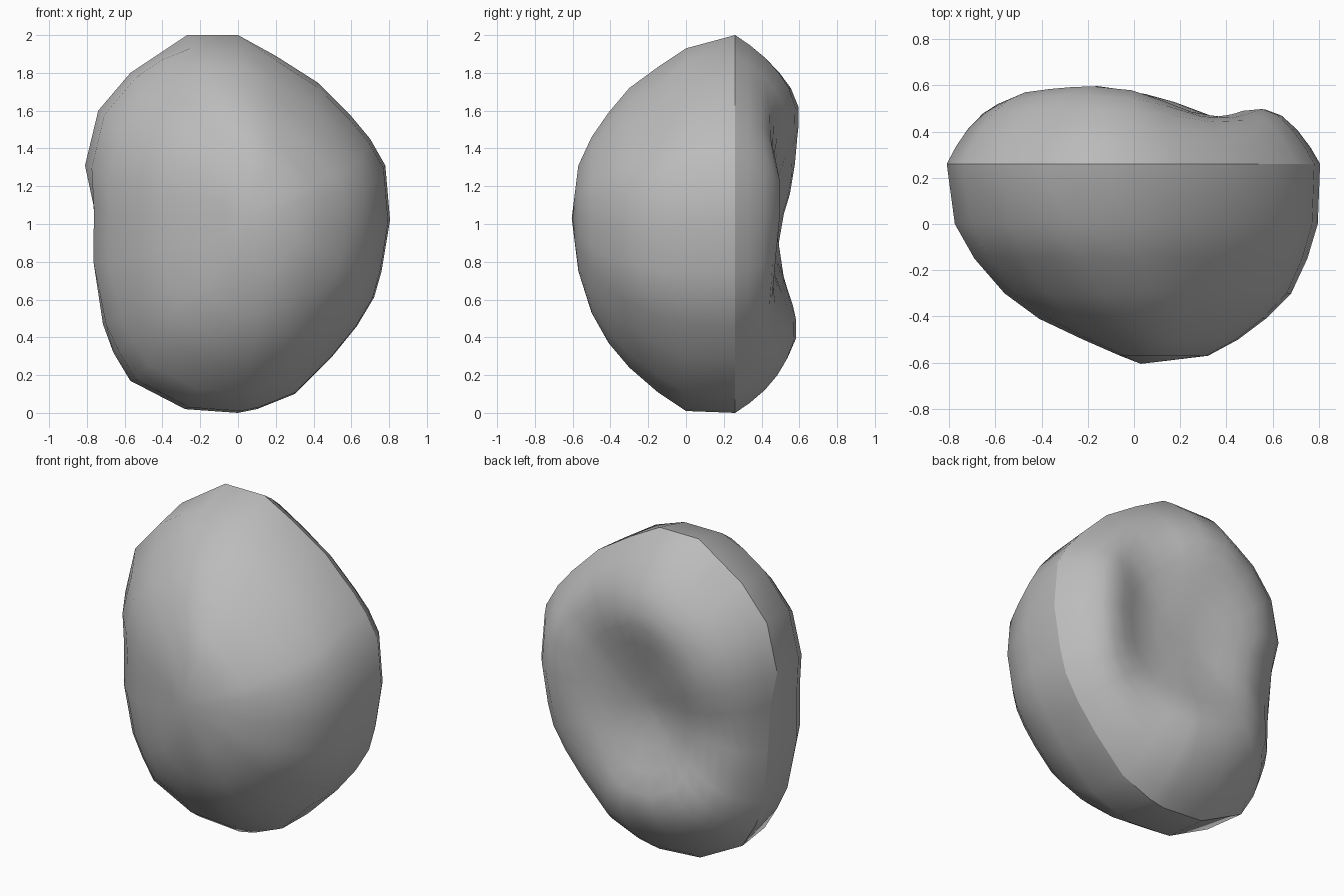
import bpy, bmesh
from math import exp

cube = bpy.data.objects.get("Cube")
if cube:
    bpy.data.objects.remove(cube, do_unlink=True)

grey = bpy.data.materials.new("stone grey")
grey.use_nodes = True
grey.diffuse_color = (0.5, 0.5, 0.5, 1)
grey.node_tree.nodes["Principled BSDF"].inputs["Base Color"].default_value = (0.5, 0.5, 0.5, 1)

# Widest outline of the stone (x, z)
OUTLINE = [(-.27, 2), (0, 2), (.2, 1.89), (.42, 1.75), (.6, 1.57), (.7, 1.45),
           (.78, 1.31), (.805, 1.02), (.76, .75), (.72, .61), (.63, .46), (.5, .3),
           (.3, .1), (.1, .02), (0, 0), (-.28, .02), (-.57, .17), (-.66, .32),
           (-.715, .47), (-.745, .8), (-.765, 1.1), (-.81, 1.31), (-.74, 1.6),
           (-.57, 1.8), (-.42, 1.9)]
X0, X1, Z0, Z1 = -.81, .805, 0, 2
RIM_Y = .26

# Front dome levels: y, left, right, bottom, top
FRONT = [(0, -.775, .795, .01, 1.97), (-.15, -.69, .75, .11, 1.83),
         (-.3, -.56, .68, .24, 1.72), (-.41, -.41, .57, .37, 1.59),
         (-.5, -.22, .45, .53, 1.46), (-.57, -.06, .32, .75, 1.31)]
FLAT_TOP = 1.93
FRONT_TIP = (.03, -.605, 1.03)

# Back rings as fractions of the outline
BACK = [.95, .88, .8, .72, .62, .52, .4, .27, .13]
CX, CZ = -.03, 1.0


def smoothstep(t):
    t = max(0, min(1, t))
    return t * t * (3 - 2 * t)


def bell(x, z, cx, cz, wx, wz):
    return exp(-((x - cx) / wx) ** 2 - ((z - cz) / wz) ** 2)


def fuller(x, z):
    """Round out the hollow flank of the outline for the front dome."""
    if x > -.7:
        return x
    return max(X0, x - .055 * exp(-((z - .85) / .35) ** 2))


def back_y(x, z, f):
    """Flattened dome with a broad hollow, a side groove and three ridges."""
    dome = .36 * (1 - f ** 4.5)
    ridges = (.035 * bell(x, z, -.15, 1.6, .35, .2) + .03 * bell(x, z, -.1, .45, .4, .15)
              + .06 * bell(x, z, .6, 1.1, .17, .5))
    hollow = .15 * exp(-(((x - .13) / .46) ** 2 + ((z - 1) / .53) ** 2) ** 1.3)
    groove = .08 * exp(-((z - .87) / .28) ** 2) * smoothstep(.5 - x)
    tilt = .04 * smoothstep(x / .35)
    inside = smoothstep((1 - f) / .3)
    return RIM_Y + dome + (ridges - hollow - groove - tilt) * inside


bm = bmesh.new()


def ring(points):
    return [bm.verts.new(p) for p in points]


def bridge(a, b):
    n = len(a)
    for i in range(n):
        j = (i + 1) % n
        bm.faces.new((a[i], a[j], b[j], b[i]))


def cap(loop, tip):
    t = bm.verts.new(tip)
    for i in range(len(loop)):
        bm.faces.new((loop[i], loop[(i + 1) % len(loop)], t))


rim = ring([(x, RIM_Y, z) for x, z in OUTLINE])

# Front half
last = rim
for y, l, r, b, t in FRONT:
    level = ring([(l + (fuller(x, z) - X0) / (X1 - X0) * (r - l), y,
                   min(FLAT_TOP, b + (z - Z0) / (Z1 - Z0) * (t - b))) for x, z in OUTLINE])
    bridge(last, level)
    last = level
cap(last, FRONT_TIP)

# Hollowed back half
last = rim
for f in BACK:
    pts = [(CX + (x - CX) * f, CZ + (z - CZ) * f) for x, z in OUTLINE]
    level = ring([(x, back_y(x, z, f), z) for x, z in pts])
    bridge(last, level)
    last = level
cap(last, (CX, back_y(CX, CZ, 0), CZ))

# Crisp crease between the halves
for i, v in enumerate(rim):
    bm.edges.get((v, rim[i - 1])).smooth = False

bmesh.ops.recalc_face_normals(bm, faces=bm.faces[:])
mesh = bpy.data.meshes.new("stone")
bm.to_mesh(mesh)
bm.free()
mesh.materials.append(grey)
stone = bpy.data.objects.new("stone", mesh)
bpy.context.collection.objects.link(stone)

bpy.ops.object.select_all(action='DESELECT')
stone.select_set(True)
bpy.context.view_layer.objects.active = stone
bpy.ops.object.shade_smooth_by_angle(angle=.7, keep_sharp_edges=True)
